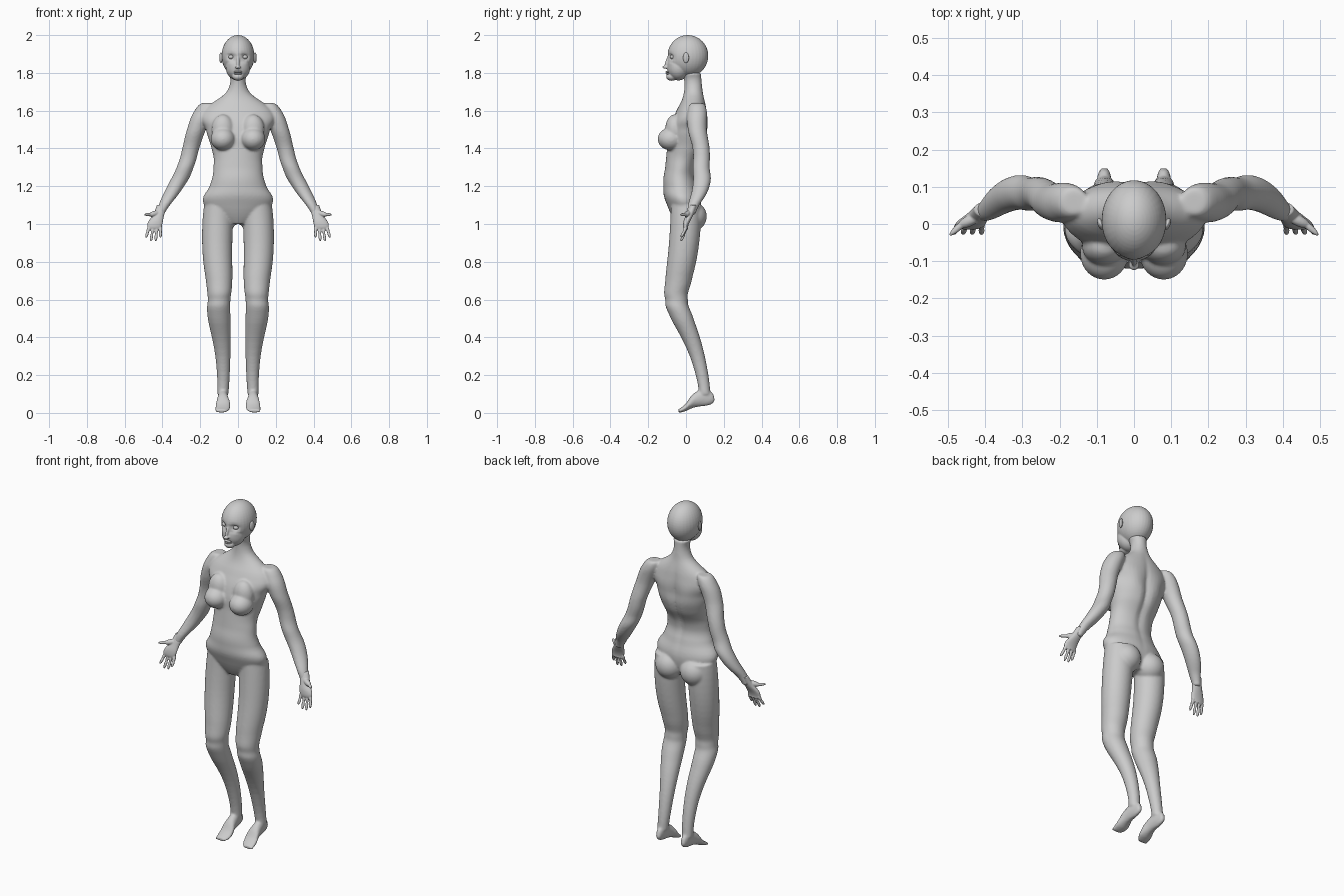
import bpy, bmesh, math
from mathutils import Vector, Matrix

cube = bpy.data.objects.get("Cube")
if cube:
    bpy.data.objects.remove(cube)

skin = bpy.data.materials.new("skin grey")
skin.use_nodes = True
grey = (0.6, 0.6, 0.6, 1)
skin.diffuse_color = grey
skin.node_tree.nodes["Principled BSDF"].inputs["Base Color"].default_value = grey


def smooth_sections(rows, steps=6):
    """Ease between sections so that the profile has no corners."""
    rows = [Vector(row) for row in rows]
    last = len(rows) - 1
    slopes = [(rows[min(i + 1, last)] - rows[max(i - 1, 0)]) / 2 for i in range(last + 1)]
    result = []
    for i in range(last):
        for step in range(steps):
            t = step / steps
            start = rows[i] + slopes[i] * t
            end = rows[i + 1] - slopes[i + 1] * (1 - t)
            ease = t * t * (3 - 2 * t)
            result.append(start * (1 - ease) + end * ease)
    return result + [rows[last]]


def loft(bm, rows, side=1, along_depth=False, count=32):
    """Closed form through ovals: position, centre x, other centre, half sizes."""
    rings = []
    for position, x, other, half_x, half_other in smooth_sections(rows):
        ring = []
        for k in range(count):
            angle = math.tau * k / count
            across = side * (x + half_x * math.cos(angle))
            rise = other + half_other * math.sin(angle)
            place = (across, position, rise) if along_depth else (across, rise, position)
            ring.append(bm.verts.new(place))
        rings.append(ring)
    for lower, upper in zip(rings, rings[1:]):
        for k in range(count):
            after = (k + 1) % count
            bm.faces.new((lower[k], lower[after], upper[after], upper[k]))
    bm.faces.new(rings[0])
    bm.faces.new(rings[-1])


def ball(bm, centre, radii, side=1, turn=Matrix()):
    x, y, z = centre
    place = Matrix.Translation((side * x, y, z)) @ turn @ Matrix.Diagonal((*radii, 1))
    bmesh.ops.create_uvsphere(bm, u_segments=32, v_segments=24, radius=1, matrix=place)


def bone(bm, start, end, radius, side=1):
    """Rounded segment between two points."""
    mirror = Matrix.Diagonal((side, 1, 1))
    start, end = mirror @ Vector(start), mirror @ Vector(end)
    span = end - start
    turn = span.to_track_quat("Z", "Y").to_matrix().to_4x4()
    ball(bm, (start + end) / 2, (radius, radius, span.length / 2 + radius), turn=turn)


def push(bm, centre, radii, offset):
    """Soft push in depth, the same on both sides of the middle plane."""
    for vert in bm.verts:
        place = (abs(vert.co.x), vert.co.y, vert.co.z)
        far = sum(((p - c) / r) ** 2 for p, c, r in zip(place, centre, radii))
        vert.co.y += offset * math.exp(-far)


def finish(bm, name, voxel=None, passes=3):
    """Turn the parts into one object, blended into a single skin if asked."""
    bmesh.ops.recalc_face_normals(bm, faces=bm.faces)
    for face in bm.faces:
        face.smooth = True
    mesh = bpy.data.meshes.new(name)
    bm.to_mesh(mesh)
    bm.free()
    mesh.materials.append(skin)
    part = bpy.data.objects.new(name, mesh)
    bpy.context.collection.objects.link(part)
    if voxel:
        blend = part.modifiers.new("blend", "REMESH")
        blend.mode = "VOXEL"
        blend.voxel_size = voxel
        blend.use_smooth_shade = True
        soften = part.modifiers.new("soften", "SMOOTH")
        soften.factor = 0.5
        soften.iterations = passes


# Torso and neck, at even steps up from the crotch: half width, depth, half depth
torso = [(.07, 0, .05), (.18, -.01, .09), (.15, -.03, .09), (.13, -.03, .08), (.14, 0, .1),
         (.17, .01, .1), (.18, .03, .08), (.06, .04, .05), (.05, .03, .05)]
body = bmesh.new()
loft(body, [(1 + i / 10, 0, y, w, d) for i, (w, y, d) in enumerate(torso)], count=48)
# Spine groove and shoulder blades
push(body, (0, .1, 1.4), (.02, .1, .2), -.015)
push(body, (.08, .1, 1.5), (.05, .06, .07), .01)

# Limbs: height, centre x, centre y, radius
arm = [(1.64, .16, .06, .03), (1.6, .18, .06, .05), (1.5, .22, .06, .05), (1.4, .25, .08, .045),
       (1.3, .28, .08, .045), (1.2, .33, .08, .045), (1.1, .39, .04, .03), (1.05, .41, .03, .02)]
leg = [(1.1, .1, 0, .08), (.9, .11, -.01, .08), (.7, .1, -.04, .07), (.6, .1, -.05, .06),
       (.5, .1, -.02, .06), (.3, .08, .06, .04), (.1, .08, .1, .03)]
# Foot from heel to toe: depth, centre x, height, half width, half height
foot = [(.15, .08, .07, .01, .01), (.12, .08, .08, .02, .04), (.05, .08, .07, .03, .04),
        (0, .08, .03, .04, .02), (-.04, .09, .01, .03, .01)]
for side in (1, -1):
    for limb in (arm, leg):
        loft(body, [(*row, row[-1]) for row in limb], side)
    loft(body, foot, side, along_depth=True)
    # Breast, upper chest and buttock
    ball(body, (.08, -.08, 1.45), (.065, .07, .06), side)
    ball(body, (.08, -.06, 1.5), (.06, .05, .08), side)
    ball(body, (.08, .03, 1.04), (.08, .08, .08), side)
finish(body, "body", voxel=.0065, passes=5)

# Head: cranium, jaw, chin and nose, with eye sockets and mouth pressed in
head = bmesh.new()
ball(head, (0, .01, 1.89), (.087, .108, .11))
ball(head, (0, -.04, 1.83), (.065, .06, .07))
ball(head, (0, -.075, 1.78), (.03, .03, .022))
push(head, (.036, -.09, 1.885), (.02, .05, .015), .02)
push(head, (.05, -.08, 1.855), (.02, .03, .015), -.005)
bone(head, (0, -.09, 1.89), (0, -.11, 1.835), .008)
ball(head, (0, -.11, 1.83), (.015, .015, .008))
finish(head, "head", voxel=.004)

lips = bmesh.new()
for height in (1.805, 1.796):
    ball(lips, (0, -.095, height), (.022, .013, .006))
finish(lips, "lips")

# Palm from wrist to knuckles: height, centre x, centre y, half width, half depth
palm = [(1.1, .4, .04, .03, .02), (1.05, .42, .02, .03, .02), (1, .44, 0, .04, .015),
        (.97, .44, 0, .03, .01)]
for side, label in ((1, "left"), (-1, "right")):
    eye = bmesh.new()
    ball(eye, (.036, -.07, 1.884), (.015, .015, .012), side)
    finish(eye, label + "_eye")

    ear = bmesh.new()
    ball(ear, (.09, 0, 1.88), (.008, .016, .028), side, Matrix.Rotation(-side / 3, 4, "Z"))
    finish(ear, label + "_ear")

    hand = bmesh.new()
    loft(hand, palm, side)
    # Four fingers fan out, the middle two longer
    for finger in range(4):
        length = .07 if finger in (1, 2) else .05
        fan = finger / 200
        x = .41 + finger / 50
        base = Vector((x, 0, .985))
        knuckle = base + Vector((fan / 2, -.01, -length / 2))
        tip = base + Vector((fan, -.024, -length))
        bone(hand, base, knuckle, .009, side)
        bone(hand, knuckle, tip, .008, side)
    # Thumb
    bone(hand, (.42, .02, 1.06), (.46, 0, 1.05), .015, side)
    bone(hand, (.45, .01, 1.05), (.49, -.025, 1.05), .009, side)
    finish(hand, label + "_hand", voxel=.003)
